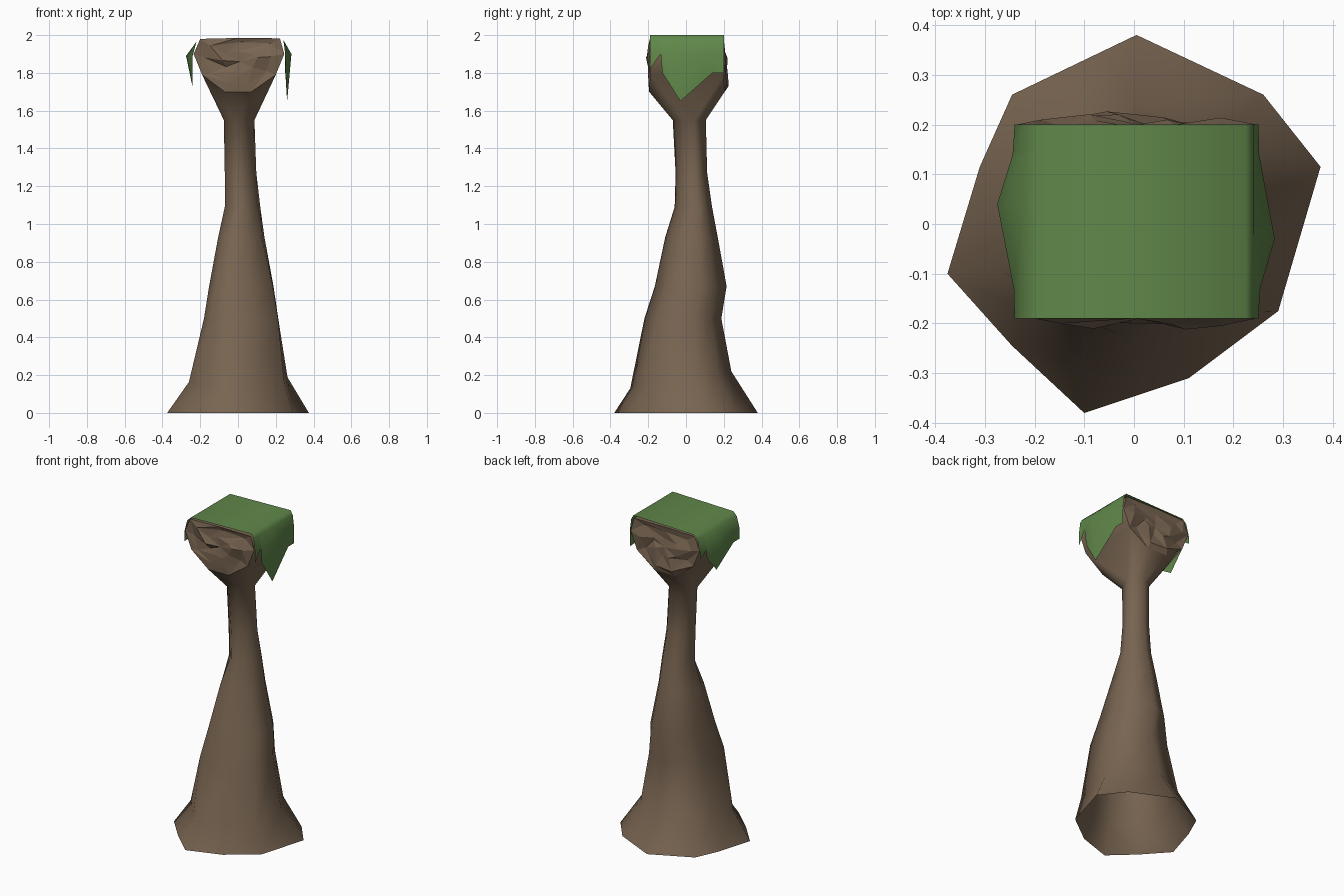
import bpy, bmesh, math, random

if "Cube" in bpy.data.objects:
    bpy.data.objects.remove(bpy.data.objects["Cube"])
random.seed(11)


def material(name, rgb):
    m = bpy.data.materials.new(name)
    m.diffuse_color = (*rgb, 1)
    m.use_nodes = True
    m.node_tree.nodes["Principled BSDF"].inputs["Base Color"].default_value = m.diffuse_color
    return m


BROWN = material("brown_rock", (0.19, 0.13, 0.083))
GREEN = material("moss_green", (0.118, 0.245, 0.068))


def finish(bm, name, mat):
    me = bpy.data.meshes.new(name)
    bm.to_mesh(me)
    bm.free()
    me.materials.append(mat)
    ob = bpy.data.objects.new(name, me)
    bpy.context.collection.objects.link(ob)
    return ob


# irregular ten-sided cross-section of the pillar
BASE = [(0.005, 0.38), (-0.245, 0.26), (-0.31, 0.115), (-0.375, -0.10), (-0.245, -0.245),
        (-0.10, -0.38), (0.11, -0.31), (0.29, -0.175), (0.375, 0.115), (0.26, 0.26)]


def ring(z, x0, x1, y0, y1, tilt=0.0, push={}):
    """Base outline fitted to a box at height z; push moves single corners outwards."""
    pts = []
    for i, (x, y) in enumerate(BASE):
        u, v = x / 0.375, y / 0.38
        d = push.get(i, 0) / math.hypot(u, v)
        pts.append(((x0 + x1) / 2 + u * ((x1 - x0) / 2 + d),
                    (y0 + y1) / 2 + v * ((y1 - y0) / 2 + d), z + tilt * v))
    return pts


# pillar: flared foot, tapering to a slim neck, open underneath
NECK = ring(1.55, -0.075, 0.087, -0.07, 0.105)
rings = [ring(0, -0.375, 0.375, -0.38, 0.38),
         ring(0.175, -0.26, 0.262, -0.295, 0.24, 0.045, {1: 0.02, 7: 0.05, 6: 0.01, 9: 0.02}),
         ring(0.50, -0.18, 0.213, -0.22, 0.187, 0, {1: 0.025, 4: 0.04, 7: 0.05, 9: 0.015}),
         ring(0.67, -0.153, 0.188, -0.165, 0.215, 0, {4: 0.035, 7: 0.04}),
         ring(0.93, -0.105, 0.14, -0.11, 0.168, 0, {4: 0.015, 7: 0.015}),
         ring(1.09, -0.07, 0.118, -0.06, 0.138),
         ring(1.27, -0.07, 0.097, -0.055, 0.112),
         NECK]
bm = bmesh.new()
rows = [[bm.verts.new(p) for p in r] for r in rings]
for a, b in zip(rows, rows[1:]):
    for i in range(10):
        j = (i + 1) % 10
        bm.faces.new((a[i], a[j], b[j], b[i]))

# head: hull between the neck ring and the two end outlines, welded to the neck
OUT = [(-0.07, 1.70), (0.07, 1.70), (0.20, 1.79), (0.245, 1.90), (0.222, 1.983),
       (0.0, 1.985), (-0.20, 1.98), (-0.235, 1.90), (-0.19, 1.79)]


def end_y(side, z):
    return 0.005 + side * (0.2 if z < 1.75 else 0.195)


hull = bmesh.new()
for p in NECK:
    hull.verts.new(p)
for x, z in OUT:
    for side in (-1, 1):
        hull.verts.new((x, end_y(side, z), z))
bmesh.ops.convex_hull(hull, input=hull.verts)
drop = [f for f in hull.faces
        if abs(f.normal.y) > 0.95 and all(abs(v.co.y) > 0.18 for v in f.verts)
        or all(v.co.z < 1.56 for v in f.verts)]
bmesh.ops.delete(hull, geom=drop, context='FACES')
tmp = bpy.data.meshes.new("hull_part")
hull.to_mesh(tmp)
hull.free()
bm.from_mesh(tmp)
bpy.data.meshes.remove(tmp)
bmesh.ops.remove_doubles(bm, verts=bm.verts, dist=0.001)
bmesh.ops.recalc_face_normals(bm, faces=bm.faces)
for f in bm.faces:
    f.smooth = True
finish(bm, "pillar_and_head", BROWN)

# rugged broken rock faces on the front and back of the head, flat shaded
for name, side in (("front_rock_face", -1), ("back_rock_face", 1)):
    bm = bmesh.new()
    n = len(OUT)
    loops = [[bm.verts.new((x, end_y(side, z), z)) for x, z in OUT]]
    for sc in (0.75, 0.38):
        row = []
        for x, z in OUT:
            depth = random.uniform(-0.012, 0.022)
            row.append(bm.verts.new((x * sc + random.uniform(-0.012, 0.012),
                                     end_y(side, z) + side * depth,
                                     1.86 + (z - 1.86) * sc + random.uniform(-0.01, 0.01))))
        loops.append(row)
    c = bm.verts.new((0.01, end_y(side, 1.86), 1.86))
    for a, b in zip(loops, loops[1:]):
        for i in range(n):
            j = (i + 1) % n
            bm.faces.new((a[i], a[j], b[j]))
            bm.faces.new((a[i], b[j], b[i]))
    for i in range(n):
        bm.faces.new((loops[-1][i], loops[-1][(i + 1) % n], c))
    bmesh.ops.recalc_face_normals(bm, faces=bm.faces)
    if sum(f.normal.y * f.calc_area() for f in bm.faces) * side < 0:
        bmesh.ops.reverse_faces(bm, faces=bm.faces)
    finish(bm, name, BROWN)

# moss sheet draped over the top, a pointed flap hanging on each side
HEM = [(-0.19, 1.82, 0), (-0.135, 1.91, 0.1), (-0.125, 1.80, 0.15),
       (-0.03, 1.65, 1), (0.14, 1.80, 0.05), (0.20, 1.80, 0)]   # y, hem z, bulge


def flap(bm, right_side):
    cols = []
    for y, z, b in (HEM if right_side else HEM[::-1]):
        if right_side:
            pts = [(0.225, 2.0), (0.24, 1.975), (0.25 + 0.033 * b, 1.90),
                   (0.25 + 0.01 * b, z)]
        else:   # the left flap is the right one turned half round, and shorter
            y = 0.01 - y
            z = min(1.83 + (z - 1.80) * 0.72, 1.88)
            pts = [(-0.195, 1.99), (-0.22, 1.965), (-0.24 - 0.035 * b, 1.89), (-0.24, z)]
        cols.append([bm.verts.new((px, y, pz)) for px, pz in pts])
    return cols


bm = bmesh.new()
right, left = flap(bm, True), flap(bm, False)
for i in range(len(HEM) - 1):
    a, b = left[i][::-1] + right[i], left[i + 1][::-1] + right[i + 1]
    for k in range(len(a) - 1):
        bm.faces.new((a[k], a[k + 1], b[k + 1], b[k]))
for f in bm.faces:
    f.smooth = True
finish(bm, "moss_cover", GREEN)
